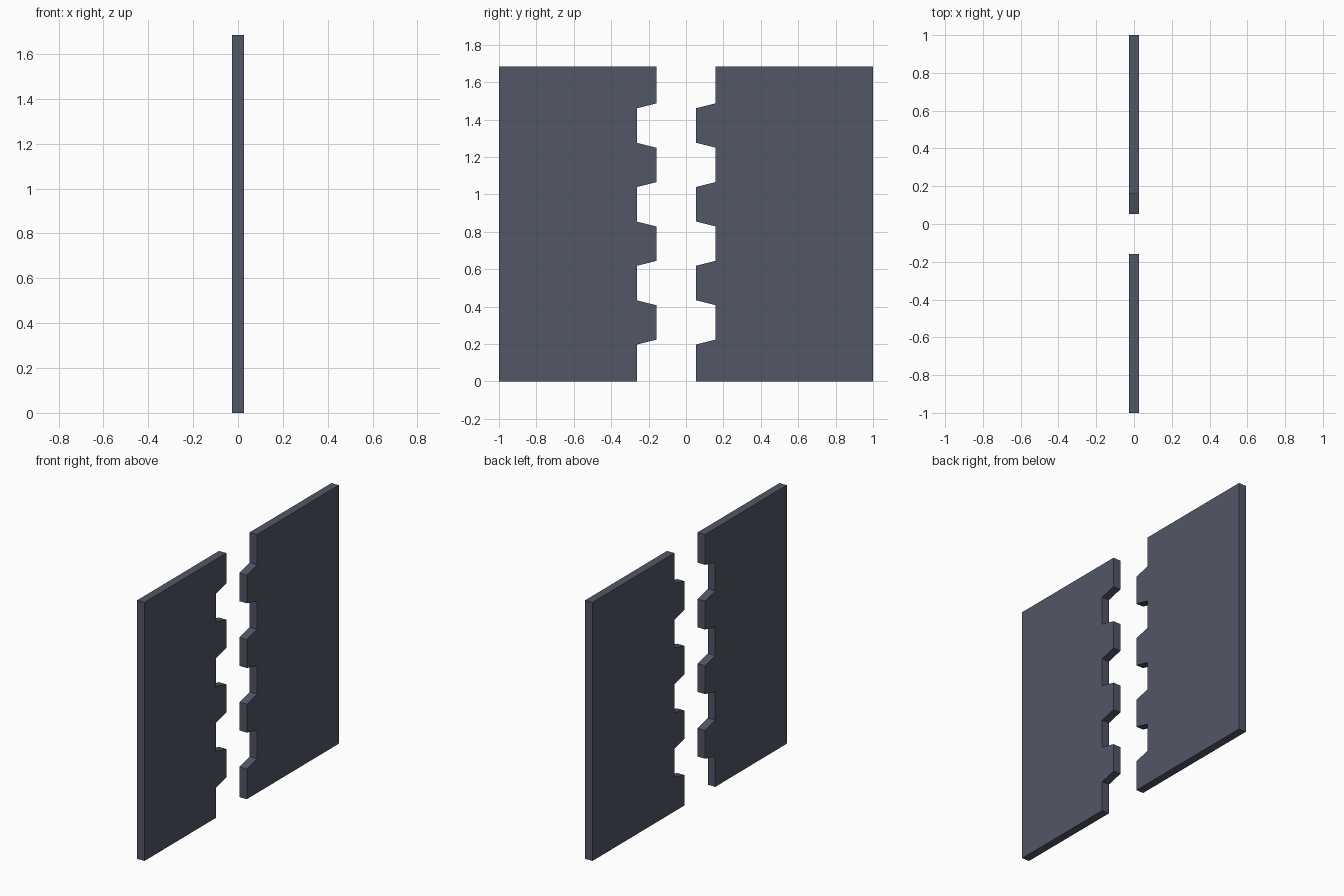
import bpy, bmesh

if "Cube" in bpy.data.objects:
    bpy.data.objects.remove(bpy.data.objects["Cube"])

U = 2 / 19            # modelling unit
STEP = 2 * U          # height of one tooth or gap
STEPS = 8
SLANT = 0.125 * U     # half the rise of a slanted tooth flank
HALF_T = 0.25 * U     # half the panel thickness

mat = bpy.data.materials.new("dark_slate")
mat.diffuse_color = (0.085, 0.095, 0.135, 1)
mat.use_nodes = True
mat.node_tree.nodes["Principled BSDF"].inputs["Base Color"].default_value = mat.diffuse_color


def toothed_panel(name, y_outer, y_low, y_high):
    # Profile: plain outer edge, zigzag of teeth on the inner edge
    pts = [(y_outer, 0), (y_low, 0)]
    a, b = y_low, y_high
    for k in range(1, STEPS):
        pts += [(a, k * STEP - SLANT), (b, k * STEP + SLANT)]
        a, b = b, a
    pts += [(a, STEPS * STEP), (y_outer, STEPS * STEP)]

    # Extrude the profile through the thickness
    bm = bmesh.new()
    face = bm.faces.new([bm.verts.new((-HALF_T, y, z)) for y, z in pts])
    ext = bmesh.ops.extrude_face_region(bm, geom=[face])
    moved = [v for v in ext["geom"] if isinstance(v, bmesh.types.BMVert)]
    bmesh.ops.translate(bm, verts=moved, vec=(2 * HALF_T, 0, 0))
    bmesh.ops.recalc_face_normals(bm, faces=bm.faces)
    mesh = bpy.data.meshes.new(name)
    bm.to_mesh(mesh)
    bm.free()
    mesh.materials.append(mat)
    bpy.context.collection.objects.link(bpy.data.objects.new(name, mesh))


# Two door halves whose teeth interlock when closed
toothed_panel("left_door_panel", -1, -2.5 * U, -1.5 * U)
toothed_panel("right_door_panel", 1, 0.5 * U, 1.5 * U)
